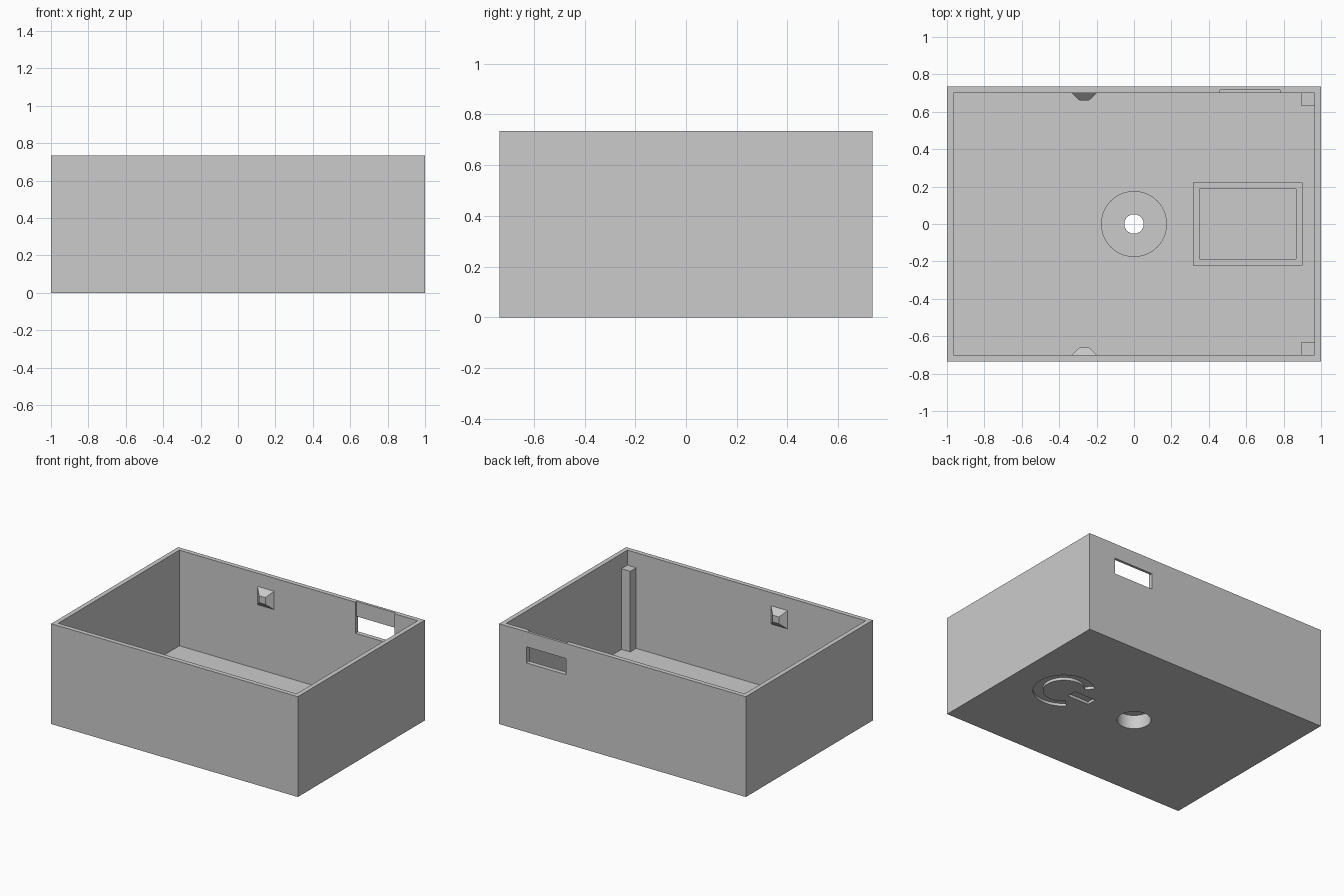
import bpy, bmesh
from math import sin, cos, pi, radians

if "Cube" in bpy.data.objects:
    bpy.data.objects.remove(bpy.data.objects["Cube"], do_unlink=True)

grey = bpy.data.materials.new("light_grey_plastic")
grey.use_nodes = True
grey.diffuse_color = (0.6, 0.6, 0.6, 1)
grey.node_tree.nodes["Principled BSDF"].inputs["Base Color"].default_value = (0.6, 0.6, 0.6, 1)

# Main dimensions
W, D, H = 1.0, 0.735, 0.735      # half width, half depth, height
T = 0.034                        # wall and floor thickness
IX, IY = W - T, D - T            # inner faces
BX = 0.607                       # centre of the button pocket


def loft(name, rings):
    """Closed solid through equal-length rings of points."""
    bm = bmesh.new()
    vs = [[bm.verts.new(p) for p in r] for r in rings]
    n = len(vs[0])
    for a, b in zip(vs, vs[1:]):
        for i in range(n):
            j = (i + 1) % n
            bm.faces.new((a[i], a[j], b[j], b[i]))
    bm.faces.new(vs[0][::-1])
    bm.faces.new(vs[-1])
    bmesh.ops.recalc_face_normals(bm, faces=bm.faces)
    me = bpy.data.meshes.new(name)
    bm.to_mesh(me)
    bm.free()
    me.materials.append(grey)
    ob = bpy.data.objects.new(name, me)
    bpy.context.scene.collection.objects.link(ob)
    return ob


def prism(name, pts, z0, z1):
    return loft(name, [[(x, y, z) for x, y in pts] for z in (z0, z1)])


def box(name, x0, x1, y0, y1, z0, z1):
    return prism(name, [(x0, y0), (x1, y0), (x1, y1), (x0, y1)], z0, z1)


def arc(r, a0, a1, n, cx=0.0):
    return [(cx + r * cos(a0 + (a1 - a0) * i / n), r * sin(a0 + (a1 - a0) * i / n))
            for i in range(n + 1)]


def cylinder(name, r, z0, z1):
    return prism(name, arc(r, 0, 2 * pi, 64)[:-1], z0, z1)


def cut(target, cutters):
    """Subtract each cutter and bake the result."""
    for c in cutters:
        c.hide_render = True
        m = target.modifiers.new("cut", "BOOLEAN")
        m.operation, m.solver, m.object = "DIFFERENCE", "EXACT", c
    dg = bpy.context.evaluated_depsgraph_get()
    me = bpy.data.meshes.new_from_object(target.evaluated_get(dg))
    target.modifiers.clear()
    target.data = me


# Screw boss cutters: wide bore from below, narrow hole above
bore = cylinder("bore_cutter", 0.113, -0.1, 0.1)
hole = cylinder("hole_cutter", 0.052, 0.05, 0.3)

# Open case
case = box("case", -W, W, -D, D, 0, H)
cavity = box("cavity_cutter", -IX, IX, -IY, IY, T, H + 0.2)
relief = box("relief_cutter", 0.46, 0.78, IY - 0.05, 0.716, 0.507, H + 0.1)
window = box("window_cutter", 0.46, 0.78, IY - 0.05, D + 0.1, 0.507, 0.625)

# Shallow grooves under the floor
gap = radians(46)
ring = arc(0.205, -pi + gap, pi - gap, 48, BX) + arc(0.14, pi - gap, -pi + gap, 48, BX)
groove = prism("arc_groove_cutter", ring, -0.1, 0.02)
slot = box("slot_groove_cutter", BX - 0.24, BX - 0.065, -0.036, 0.036, -0.1, 0.02)
cut(case, [cavity, relief, window, bore, groove, slot])

# Boss in the middle of the floor
boss = cylinder("screw_boss", 0.176, T, 0.15)
cut(boss, [bore, hole])

# Rectangular rim around the button pocket
rim = box("pocket_rim", 0.315, 0.9, -0.222, 0.222, T, 0.1)
pocket = box("pocket_cutter", 0.349, 0.866, -0.188, 0.188, T - 0.1, 0.3)
cut(rim, [pocket])

for c in (bore, hole, cavity, relief, window, groove, slot, pocket):
    bpy.data.objects.remove(c, do_unlink=True)

# Corner posts and snap catches on both long walls
for s, side in ((-1, "front"), (1, "back")):
    y0, y1 = sorted((s * 0.632, s * IY))
    box(side + "_corner_post", 0.895, IX, y0, y1, T, 0.625)
    cx, cz = -0.266, 0.572
    rings = [[(cx + u * r, y, cz + v * r) for u, v in ((-1, -1), (1, -1), (1, 1), (-1, 1))]
             for r, y in ((0.067, s * IY), (0.025, s * 0.66))]
    loft(side + "_snap_catch", rings)

# Smooth the round walls, keep edges sharp
for ob in (case, boss):
    bpy.ops.object.select_all(action="DESELECT")
    ob.select_set(True)
    bpy.context.view_layer.objects.active = ob
    bpy.ops.object.shade_smooth_by_angle(angle=radians(30))
